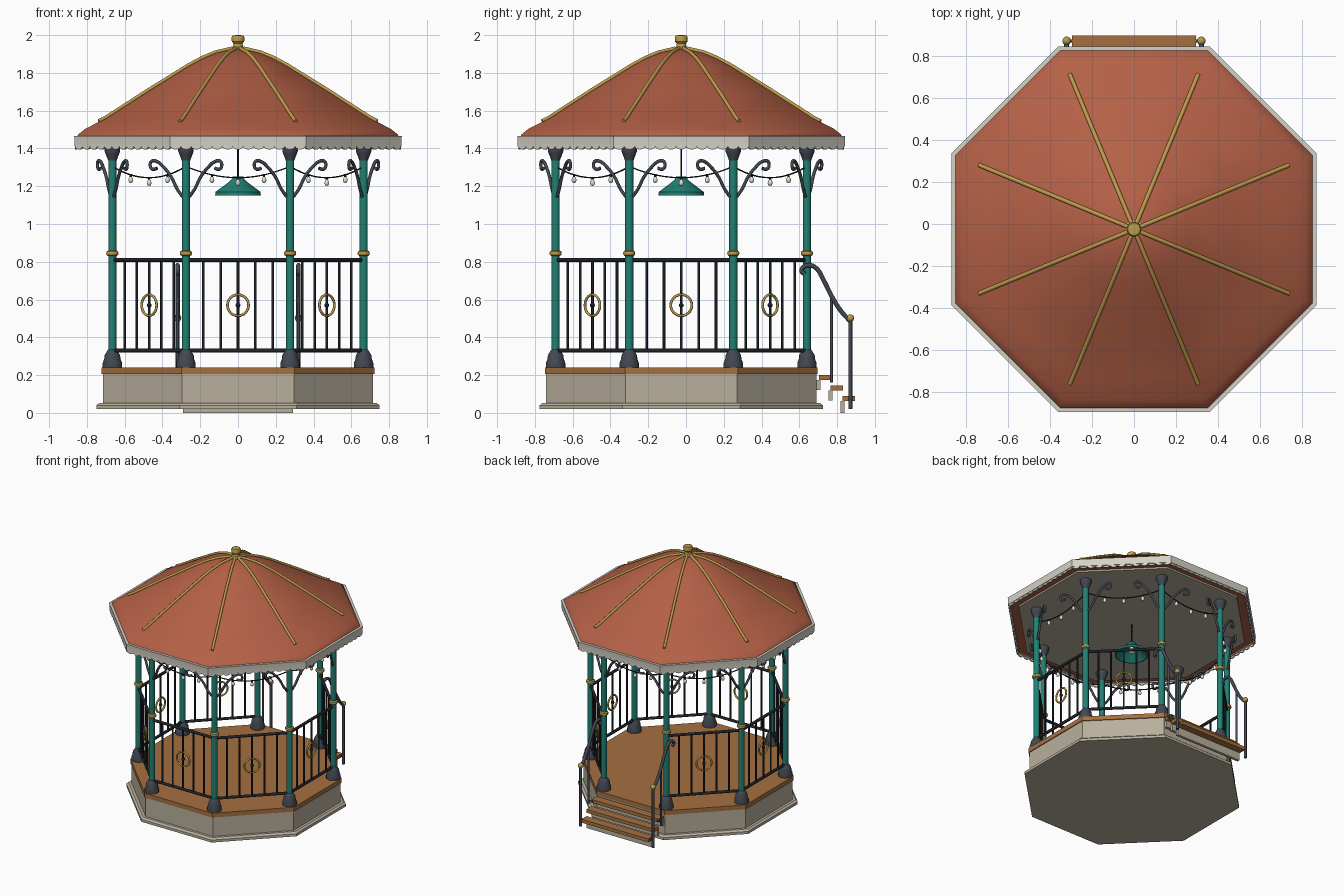
import bpy, bmesh, math
from mathutils import Vector

if "Cube" in bpy.data.objects:
    bpy.data.objects.remove(bpy.data.objects["Cube"])

C = -0.025                      # y of the pavilion axis
K = math.cos(math.pi / 8)       # apothem / corner radius of an octagon


def mat(name, *rgb):
    m = bpy.data.materials.new(name)
    lin = [((c / 255 + 0.055) / 1.055) ** 2.4 for c in rgb]
    m.diffuse_color = (*lin, 1)
    m.use_nodes = True
    m.node_tree.nodes["Principled BSDF"].inputs["Base Color"].default_value = m.diffuse_color
    return m


ROOF = mat("terracotta", 180, 96, 70)
TEAL = mat("teal", 33, 128, 115)
SLATE = mat("slate", 66, 72, 82)
IRON = mat("black iron", 32, 34, 38)
BRASS = mat("brass", 190, 155, 75)
WOOD = mat("wood", 165, 112, 64)
STONE = mat("stone", 185, 176, 157)
CREAM = mat("cream", 213, 210, 198)
GLASS = mat("bulb white", 235, 230, 215)


def finish(name, me, m, angle=35):
    me.materials.clear()
    me.materials.append(m)
    for p in me.polygons:
        p.use_smooth = True
        p.material_index = 0
    me.set_sharp_from_angle(angle=math.radians(angle))
    ob = bpy.data.objects.new(name, me)
    bpy.context.collection.objects.link(ob)
    return ob


def from_bm(name, bm, m, angle=35):
    bmesh.ops.recalc_face_normals(bm, faces=bm.faces)
    me = bpy.data.meshes.new(name)
    bm.to_mesh(me)
    bm.free()
    return finish(name, me, m, angle)


def lathe(name, prof, m, locs=((0, C, 0),), n=16, closed=False, angle=35):
    """Spin (radius, z) profile; n=8 gives octagons measured by apothem."""
    bm = bmesh.new()
    s = 1 / K if n == 8 else 1
    for lx, ly, lz in locs:
        rings = [[bm.verts.new((lx + r * s * math.cos((i + .5) * math.tau / n),
                                ly + r * s * math.sin((i + .5) * math.tau / n), lz + z))
                  for i in range(n)] for r, z in prof]
        pairs = list(zip(rings, rings[1:]))
        if closed:
            pairs.append((rings[-1], rings[0]))
        else:
            bm.faces.new(rings[0])
            bm.faces.new(rings[-1])
        for a, b in pairs:
            for i in range(n):
                j = (i + 1) % n
                bm.faces.new((a[i], a[j], b[j], b[i]))
    return from_bm(name, bm, m, angle)


def tube(name, paths, r, m, curved=False, cyclic=False, res=2):
    """Sweep a round bar along every path."""
    cu = bpy.data.curves.new(name, 'CURVE')
    cu.dimensions = '3D'
    cu.bevel_depth, cu.bevel_resolution = r, res
    cu.resolution_u, cu.use_fill_caps = 6, True
    for path in paths:
        sp = cu.splines.new('BEZIER' if curved else 'POLY')
        pts = sp.bezier_points if curved else sp.points
        pts.add(len(path) - 1)
        for p, co in zip(pts, path):
            if curved:
                p.co = co
                p.handle_left_type = p.handle_right_type = 'AUTO'
            else:
                p.co = (*co, 1)
        sp.use_cyclic_u = cyclic
    ob = bpy.data.objects.new(name + "_path", cu)
    bpy.context.collection.objects.link(ob)
    dg = bpy.context.evaluated_depsgraph_get()
    me = bpy.data.meshes.new_from_object(ob.evaluated_get(dg))
    bpy.data.objects.remove(ob)
    return finish(name, me, m, 50)


def box(name, x, y0, y1, z0, z1, m):
    bm = bmesh.new()
    bmesh.ops.create_cube(bm, size=1)
    for v in bm.verts:
        v.co = (v.co.x * 2 * x, (y0 + y1) / 2 + v.co.y * (y1 - y0), (z0 + z1) / 2 + v.co.z * (z1 - z0))
    return from_bm(name, bm, m)


def polar(r, k, z=0):
    a = math.radians(22.5 + 45 * k)
    return Vector((r * math.cos(a), C + r * math.sin(a), z))


Z = Vector((0, 0, 1))
corners = [polar(0.72, k) for k in range(8)]
bays = [(corners[k], corners[(k + 1) % 8]) for k in range(8)]
railed = [b for k, b in enumerate(bays) if k != 1]      # back bay is the entrance

# platform
lathe("plinth_moulding", [(.75, .02), (.75, .04), (.735, .052), (.71, .052)], STONE, n=8, angle=20)
lathe("plinth", [(.715, .045), (.715, .206)], STONE, n=8)
lathe("deck", [(.722, .205), (.722, .24)], WOOD, n=8)

# columns
lathe("column_shafts", [(.022, .3), (.022, 1.37)], TEAL, corners)
lathe("column_bases", [(.052, .24), (.052, .265), (.044, .285), (.042, .305), (.03, .325), (.023, .335)],
      SLATE, corners)
lathe("column_capitals", [(.023, 1.335), (.028, 1.35), (.036, 1.37), (.042, 1.385), (.042, 1.412)], SLATE, corners)
lathe("column_rings", [(.022, .83), (.031, .836), (.033, .845), (.031, .854), (.022, .86)], BRASS, corners)

# roof, ceiling and fascia
roof = [(.845, 1.418), (.85, 1.465), (.845, 1.475), (.81, 1.503), (.70, 1.56), (.48, 1.702), (.264, 1.836),
        (.19, 1.876), (.12, 1.905), (.03, 1.926)]
lathe("roof", roof, ROOF, n=8, angle=32)
lathe("ceiling", [(.79, 1.405), (.79, 1.43)], STONE, n=8)
lathe("fascia", [(.845, 1.41), (.866, 1.41), (.866, 1.455), (.868, 1.467), (.845, 1.467)], CREAM, n=8, closed=True)
ridge = [(.737, 1.541)] + roof[4:]
tube("ridge_bars", [[polar(a / K, k, z + .004) for a, z in ridge] for k in range(8)], .01, BRASS)
lathe("finial", [(.04, 1.915), (.042, 1.93), (.027, 1.938), (.024, 1.955), (.033, 1.965), (.035, 1.985),
                 (.03, 1.998), (.01, 2.0)], BRASS, n=20)

# scalloped trim under the fascia
bm = bmesh.new()
N = 13
for k in range(8):
    a, b = polar(.862 / K, k, 1.412), polar(.862 / K, k + 1, 1.412)
    inward = (Vector((0, C, 1.412)) - (a + b) / 2).normalized() * .01
    step = (b - a) / N
    for i in range(N):
        mid = a + step * (i + .5)
        pts = [mid + step * .5 * math.cos(t * math.pi / 6) - Z * .018 * math.sin(t * math.pi / 6) for t in range(7)]
        f = [bm.verts.new(p) for p in pts]
        g = [bm.verts.new(p + inward) for p in pts]
        bm.faces.new(f)
        bm.faces.new(g[::-1])
        for q in range(7):
            bm.faces.new((f[q], g[q], g[(q + 1) % 7], f[(q + 1) % 7]))
from_bm("scalloped_trim", bm, CREAM)

# scroll brackets, set tangentially on both sides of each column
shape = [(.02, 1.145), (.05, 1.185), (.085, 1.25), (.125, 1.298), (.165, 1.33), (.195, 1.333), (.205, 1.308),
         (.19, 1.29), (.165, 1.295)]
paths = []
for c in corners:
    t = Vector((-(c.y - C), c.x, 0)).normalized()
    paths += [[c + t * s * sgn + Z * z for s, z in shape] for sgn in (1, -1)]
tube("scroll_brackets", paths, .009, SLATE, curved=True)

# railings
tube("railing_rails", [[a + Z * z, b + Z * z] for a, b in railed for z in (.33, .81)], .011, IRON)
tube("balusters", [[a.lerp(b, i / 6) + Z * .33, a.lerp(b, i / 6) + Z * .81] for a, b in railed for i in range(1, 6)],
     .007, IRON)
rings = []
for a, b in railed:
    d, mid = (b - a).normalized(), (a + b) / 2 + Z * .57
    rings.append([mid + (d * math.cos(t * math.tau / 24) + Z * math.sin(t * math.tau / 24)) * .056 for t in range(24)])
tube("railing_rings", rings, .007, BRASS, cyclic=True)
ball = [(math.sin(math.pi * i / 8) + .02, -math.cos(math.pi * i / 8)) for i in range(9)]
lathe("ring_bosses", [(r * .013, z * .013) for r, z in ball], IRON, [(a + b) / 2 + Z * .57 for a, b in railed], n=10)

# string lights
sag = lambda a, b, t: a.lerp(b, t) + Z * (1.245 + .06 * (2 * t - 1) ** 2)
tube("light_strings", [[sag(a, b, i / 12) for i in range(13)] for a, b in bays], .004, IRON, res=1)
bulbs = [sag(a, b, t) for a, b in bays for t in (.25, .5, .75)]
lathe("bulb_sockets", [(.006, .004), (.006, -.012)], IRON, bulbs, n=9)
lathe("bulbs", [(.006, -.01), (.012, -.022), (.013, -.03), (.009, -.04), (.002, -.043)], GLASS, bulbs, n=10, angle=60)

# hanging lamp
tube("lamp_rod", [[(0, C, 1.24), (0, C, 1.41)]], .004, IRON)
lathe("lamp_shade", [(.116, 1.152), (.122, 1.152), (.12, 1.17), (.055, 1.218), (.035, 1.235), (.03, 1.25),
                     (.004, 1.252), (.004, 1.24), (.03, 1.225), (.05, 1.21)], TEAL, n=24, closed=True)
lathe("lamp_bulb", [(.01, 1.24), (.015, 1.21), (.026, 1.19), (.02, 1.172), (.003, 1.165)], GLASS, angle=60)

# steps at the back
for i in range(3):
    y, z = .703 + .063 * i, .2 - .055 * i
    box(f"step_tread_{i + 1}", .295, y, y + .066, z - .027, z, WOOD)
    box(f"step_riser_{i + 1}", .29, y - .012, y + .01, z - .08 if i < 2 else 0, z - .026, STONE)

# stair handrails
rail = [(.628, .735), (.612, .75), (.622, .772), (.655, .782), (.69, .765), (.73, .70), (.77, .62), (.82, .54),
        (.87, .485)]
X = .32
tube("stair_handrails", [[(s * X, y, z) for y, z in rail] for s in (1, -1)], .012, SLATE, curved=True)
tube("stair_posts", [[(s * X, .87, .02), (s * X, .87, .49)] for s in (1, -1)], .011, SLATE)
tube("stair_middle_posts", [[(s * X, .77, .16), (s * X, .77, .62)] for s in (1, -1)], .008, SLATE)
tube("stair_post_brackets", [[(s * .28, y, z), (s * X, y, z)] for s in (1, -1) for y, z in ((.87, .078), (.77, .187))],
     .007, SLATE)
lathe("stair_post_balls", [(r * .02, z * .02) for r, z in ball], BRASS, [(s * X, .87, .502) for s in (1, -1)])
